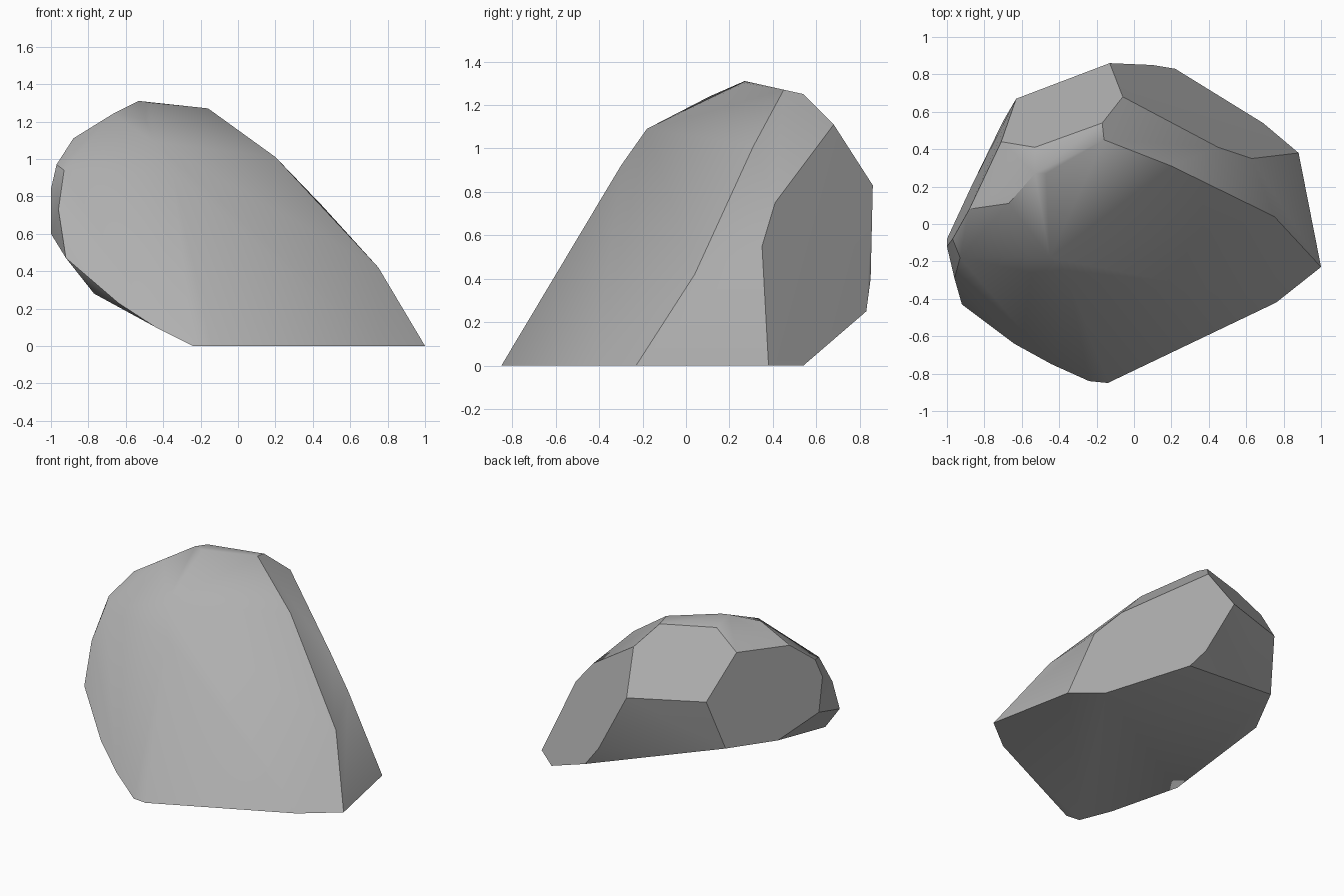
import bpy
import bmesh
import math

old_cube = bpy.data.objects.get("Cube")
if old_cube:
    bpy.data.objects.remove(old_cube, do_unlink=True)


def make_material(name, colour):
    material = bpy.data.materials.new(name)
    material.use_nodes = True
    material.diffuse_color = colour
    shader = next(node for node in material.node_tree.nodes if node.type == "BSDF_PRINCIPLED")
    shader.inputs["Base Color"].default_value = colour
    shader.inputs["Roughness"].default_value = 0.9
    return material


def make_faceted_solid(name, corner_groups, material):
    """Wrap a tight convex skin around the corners and merge flat facets."""
    mesh = bpy.data.meshes.new(name)
    solid = bpy.data.objects.new(name, mesh)
    bpy.context.collection.objects.link(solid)
    bm = bmesh.new()
    for group in corner_groups:
        for corner in group:
            bm.verts.new([value / 100 for value in corner])
    hull = bmesh.ops.convex_hull(bm, input=bm.verts[:])
    unused = [item for item in hull["geom_interior"] if isinstance(item, bmesh.types.BMVert)]
    bmesh.ops.delete(bm, geom=unused, context="VERTS")
    bmesh.ops.dissolve_limit(bm, angle_limit=math.radians(4),
                             verts=bm.verts[:], edges=bm.edges[:])
    bmesh.ops.recalc_face_normals(bm, faces=bm.faces[:])
    bm.to_mesh(mesh)
    bm.free()
    mesh.materials.append(material)
    return solid


# Corners in hundredths of a unit, grouped by region of the boulder
ground_outline = [(100, -23, 0), (88, 38, 0), (69, 54, 0), (38, 12, 0),
                  (15, -23, 0), (-24, -84, 0), (-14, -85, 0), (76, -42, 0)]
undercut_rim = [(22, 83, 25), (10, 85, 40), (-70, 55, 50), (-87, 20, 47),
                (-77, -48, 28), (-64, -64, 23), (-44, -75, 10)]
side_bulge = [(-92, -43, 47), (-96, -29, 73), (-100, -8, 60), (-100, -12, 84),
              (-93, -18, 94), (-97, -8, 97), (-63, 67, 86), (-13, 86, 83)]
sloping_shoulder = [(75, 4, 42), (63, 35, 55), (45, 41, 75), (27, 24, 91),
                    (20, 31, 101), (-35, -30, 92), (-45, -18, 109)]
crown = [(-88, 8, 111), (-71, 44, 115), (-67, 11, 124), (-53, 27, 131), (-47, 27, 130),
         (-53, 41, 127), (-16, 45, 127), (-17, 54, 125), (-6, 68, 111)]

stone_grey = make_material("stone grey", (0.43, 0.43, 0.43, 1))
boulder = make_faceted_solid(
    "boulder", [ground_outline, undercut_rim, side_bulge, sloping_shoulder, crown], stone_grey)

# Soft shading over gentle facets, crisp at strong edges
bpy.ops.object.select_all(action="DESELECT")
boulder.select_set(True)
bpy.context.view_layer.objects.active = boulder
bpy.ops.object.shade_smooth_by_angle(angle=math.radians(30))
